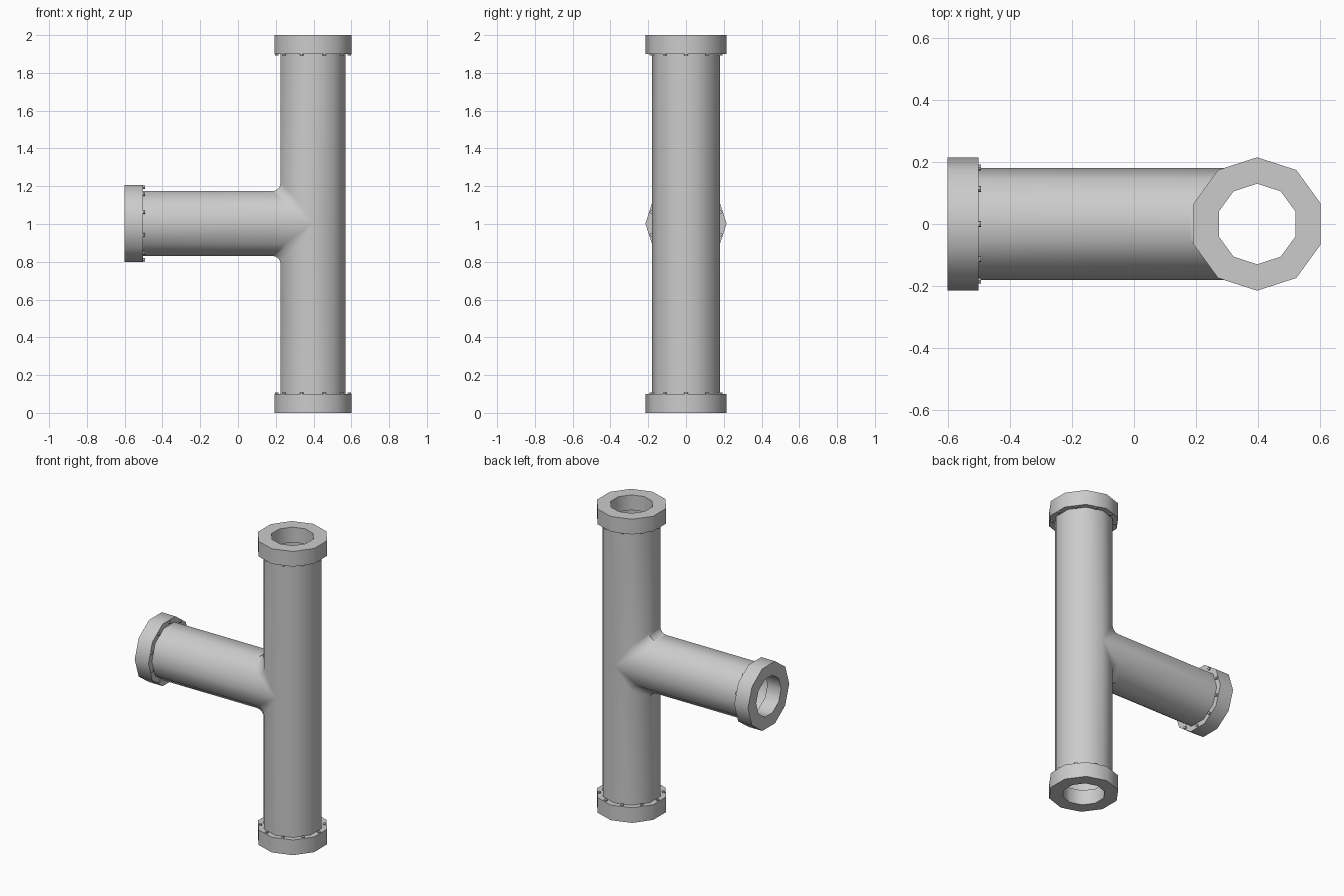
import bpy, bmesh
from math import sin, cos, pi, radians
from mathutils import Matrix, Vector

cube = bpy.data.objects.get("Cube")
if cube:
    bpy.data.objects.remove(cube, do_unlink=True)

SIDES = 10
PIPE_R, FLANGE_R, HOLE_R = 0.18, 0.215, 0.13
THICK = 0.1
CENTRE = Vector((0.397, 0, 1.0025))
BRANCH_END = -0.602

steel = bpy.data.materials.new("grey steel")
steel.use_nodes = True
GREY = (0.6, 0.6, 0.6, 1)
steel.diffuse_color = GREY
steel.node_tree.nodes["Principled BSDF"].inputs["Base Color"].default_value = GREY


def finish(name, bm, matrix=Matrix()):
    bmesh.ops.remove_doubles(bm, verts=bm.verts, dist=0.0005)
    bmesh.ops.recalc_face_normals(bm, faces=bm.faces)
    mesh = bpy.data.meshes.new(name)
    bm.to_mesh(mesh)
    bm.free()
    mesh.materials.append(steel)
    obj = bpy.data.objects.new(name, mesh)
    bpy.context.collection.objects.link(obj)
    obj.matrix_world = matrix
    bpy.ops.object.select_all(action="DESELECT")
    obj.select_set(True)
    bpy.context.view_layer.objects.active = obj
    bpy.ops.object.shade_smooth_by_angle(angle=radians(40))
    return obj


def skin(bm, paths):
    """Join neighbouring paths of equal length with faces."""
    rows = [[bm.verts.new(p) for p in path] for path in paths]
    for a, b in zip(rows, rows[1:]):
        for i in range(len(a) - 1):
            bm.faces.new((a[i], a[i + 1], b[i + 1], b[i]))


# Tee pipe: each line of the branch turns through a fillet into the main pipe
bm = bmesh.new()
reach = THICK / 2
half = [(PIPE_R * cos(2 * pi * k / SIDES), PIPE_R * sin(2 * pi * k / SIDES))
        for k in range(SIDES // 2 + 1)]
low, high = reach, 2 - reach
for side, end in ((1, high), (-1, low)):
    paths = []
    for y, h in half:
        h = max(h, 0)
        f = 0.045 if h > 0.01 else 0
        path = [(BRANCH_END + reach, y, CENTRE.z + side * h)]
        for s in range(5):
            a = s / 4 * pi / 2
            path.append((CENTRE.x - h - f + f * sin(a), y,
                         CENTRE.z + side * (h + f - f * cos(a))))
        path.append((CENTRE.x - h, y, end))
        paths.append(path)
    skin(bm, paths)
skin(bm, [[(CENTRE.x + h, y, z) for z in (low, CENTRE.z, high)] for y, h in half])
finish("tee_pipe", bm)


def flange(name, matrix):
    """Ten-sided collar from z = 0 to THICK, with studs on the inner face."""
    bm = bmesh.new()
    section = [(HOLE_R, 0), (FLANGE_R, 0), (FLANGE_R, THICK), (HOLE_R, THICK), (HOLE_R, 0)]
    paths = []
    for k in range(SIDES + 1):
        a = pi / 2 + 2 * pi * k / SIDES
        paths.append([(r * cos(a), r * sin(a), z) for r, z in section])
    skin(bm, paths)
    finish(name, bm, matrix)

    bm = bmesh.new()
    for k in range(SIDES):
        a = 2 * pi * k / SIDES
        spot = Matrix.Translation((0.192 * cos(a), 0.192 * sin(a), THICK + 0.002))
        bmesh.ops.create_cone(bm, cap_ends=True, segments=8, radius1=0.01,
                              radius2=0.01, depth=0.014, matrix=spot)
    finish(name + "_studs", bm, matrix)


# Collars at the three open ends
flange("bottom_flange", Matrix.Translation((CENTRE.x, 0, 0)))
flange("top_flange", Matrix.Translation((CENTRE.x, 0, 2)) @ Matrix.Rotation(pi, 4, "X"))
flange("branch_flange", Matrix.Translation((BRANCH_END, 0, CENTRE.z))
       @ Matrix.Rotation(pi / 2, 4, "Y"))
